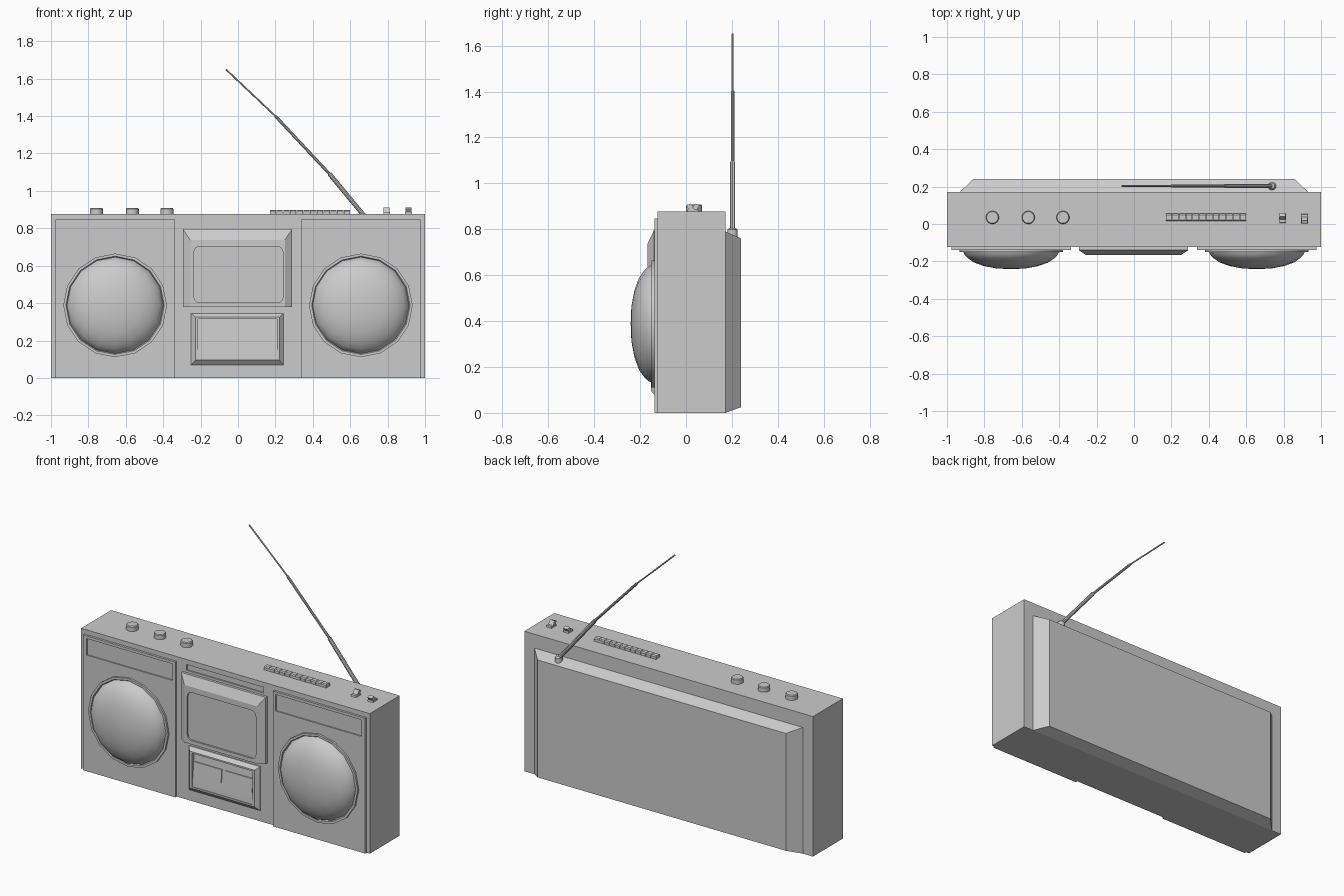
import bpy, bmesh, math
from mathutils import Vector

if "Cube" in bpy.data.objects:
    bpy.data.objects.remove(bpy.data.objects["Cube"])


def finish(name, bm, smooth=False):
    bmesh.ops.remove_doubles(bm, verts=bm.verts, dist=1e-5)
    bmesh.ops.recalc_face_normals(bm, faces=bm.faces)
    me = bpy.data.meshes.new(name)
    bm.to_mesh(me)
    bm.free()
    ob = bpy.data.objects.new(name, me)
    bpy.context.collection.objects.link(ob)
    if smooth:
        bpy.ops.object.select_all(action='DESELECT')
        ob.select_set(True)
        bpy.context.view_layer.objects.active = ob
        bpy.ops.object.shade_smooth_by_angle(angle=math.radians(35))
    return ob


def loft(name, rings, smooth=False):
    """Bridge point rings of equal length and cap both ends."""
    bm = bmesh.new()
    vs = [[bm.verts.new(p) for p in r] for r in rings]
    n = len(vs[0])
    for a, b in zip(vs, vs[1:]):
        for i in range(n):
            j = (i + 1) % n
            bm.faces.new((a[i], a[j], b[j], b[i]))
    bm.faces.new(vs[0])
    bm.faces.new(vs[-1])
    return finish(name, bm, smooth)


def rect(x0, x1, z0, z1, y, r=0.0, steps=1):
    """Rectangle in the xz plane at depth y, corners optionally rounded."""
    pts = []
    for cx, cz, a in ((x1 - r, z1 - r, 0), (x0 + r, z1 - r, 90),
                      (x0 + r, z0 + r, 180), (x1 - r, z0 + r, 270)):
        for k in range(steps):
            t = math.radians(a + 90 * k / max(steps - 1, 1))
            pts.append((cx + r * math.cos(t), y, cz + r * math.sin(t)))
    return pts


def lathe(name, profile, centre, axis, sides, smooth=True):
    """Turn (radius, height) points about an axis through centre."""
    axis = Vector(axis).normalized()
    u = axis.orthogonal().normalized()
    w = axis.cross(u)
    c = Vector(centre)
    rings = []
    for r, h in profile:
        rings.append([c + axis * h + (u * math.cos(t) + w * math.sin(t)) * r
                      for t in (2 * math.pi * i / sides for i in range(sides))])
    return loft(name, rings, smooth)


def prism(name, x0, x1, yz):
    """Extrude a yz profile along x."""
    return loft(name, [[(x, y, z) for y, z in yz] for x in (x0, x1)])


# main case, with the narrow slot at the top of the centre strip
case, slot = (-1, 1, 0, 0.877), (-0.27, 0.265, 0.81, 0.845)
loft("case", [rect(*case, 0.172), rect(*case, -0.124),
              rect(*slot, -0.124), rect(*slot, -0.116)])

# bevelled back cover
loft("back_cover", [rect(-0.93, 0.93, 0, 0.79, 0.16), rect(-0.93, 0.93, 0, 0.79, 0.172),
                    rect(-0.86, 0.86, 0.025, 0.76, 0.24)])

# speaker panels with sunken strip, and speakers with rims
for side, s in (("left", -1), ("right", 1)):
    xo = sorted((0.338 * s, 0.977 * s))
    xi = sorted((0.358 * s, 0.953 * s))
    loft(side + "_speaker_panel",
         [rect(*xo, 0, 0.847, -0.12), rect(*xo, 0, 0.847, -0.138),
          rect(*xi, 0.727, 0.83, -0.138), rect(*xi, 0.727, 0.83, -0.13)])
    lathe(side + "_speaker",
          [(0.277, 0.125), (0.277, 0.15), (0.263, 0.15), (0.258, 0.143), (0.25, 0.163),
           (0.235, 0.18), (0.2, 0.205), (0.145, 0.225), (0.075, 0.238), (0.001, 0.241)],
          (0.657 * s, 0, 0.388), (0, -1, 0), 16)

# tape door: bevelled top and sides, sunken rounded window
door, face, win = (-0.295, 0.29, 0.378, 0.795), (-0.255, 0.25, 0.378, 0.738), (-0.235, 0.24, 0.402, 0.703)
loft("tape_door", [rect(*door, -0.12, 0, 5), rect(*door, -0.14, 0, 5),
                   rect(*face, -0.167, 0, 5), rect(*win, -0.167, 0.03, 5),
                   rect(*win, -0.157, 0.03, 5)])

# control frame with sloped plate and two wide keys
outer, lip, inner = (-0.25, 0.243, 0.07, 0.345), (-0.228, 0.221, 0.095, 0.325), (-0.213, 0.208, 0.105, 0.315)
loft("control_frame", [rect(*outer, -0.12), rect(*outer, -0.13), rect(*lip, -0.152),
                       rect(*inner, -0.152), rect(*inner, -0.127)])
prism("control_plate", -0.213, 0.208,
      [(-0.125, 0.315), (-0.128, 0.315), (-0.146, 0.13), (-0.148, 0.105), (-0.125, 0.105)])
for i, x in enumerate((-0.205, 0.01)):
    prism(f"control_key_{i}", x, x + 0.19,
          [(-0.125, 0.26), (-0.139, 0.26), (-0.147, 0.178), (-0.125, 0.178)])

# round knobs on top
for i, x in enumerate((-0.757, -0.565, -0.38)):
    lathe(f"knob_{i}", [(0.035, 0), (0.035, 0.028), (0.031, 0.033)],
          (x, 0.035, 0.875), (0, 0, 1), 20)

# row of push keys
for i in range(12):
    x = 0.17 + i * 0.036
    prism(f"push_key_{i}", x, x + 0.033,
          [(0.015, 0.87), (0.015, 0.893), (0.022, 0.898), (0.048, 0.898), (0.055, 0.893), (0.055, 0.87)])

# two toggle switches leaning opposite ways
for i, (x, s) in enumerate(((0.795, 1), (0.912, -1))):
    prism(f"switch_base_{i}", x - 0.018, x + 0.018,
          [(0.005, 0.87), (0.008, 0.888), (0.052, 0.888), (0.055, 0.87)])
    prism(f"switch_lever_{i}", x - 0.016, x + 0.016,
          [(0.03 + s * d, z) for d, z in ((-0.012, 0.88), (0.01, 0.912), (0.03, 0.904), (0.014, 0.88))])

# telescopic aerial: pivot and three tapering rods
lathe("aerial_pivot", [(0.022, 0.74), (0.022, 0.798), (0.015, 0.806)], (0.738, 0.203, 0), (0, 0, 1), 12)
joints = [(0.738, 0.79), (0.49, 1.09), (0.2, 1.4), (-0.065, 1.65)]
for i, (a, b, r) in enumerate(zip(joints, joints[1:], (0.012, 0.008, 0.0045))):
    pa, pb = Vector((a[0], 0.203, a[1])), Vector((b[0], 0.203, b[1]))
    lathe(f"aerial_rod_{i}", [(r, 0), (r, (pb - pa).length)], pa, pb - pa, 10)
